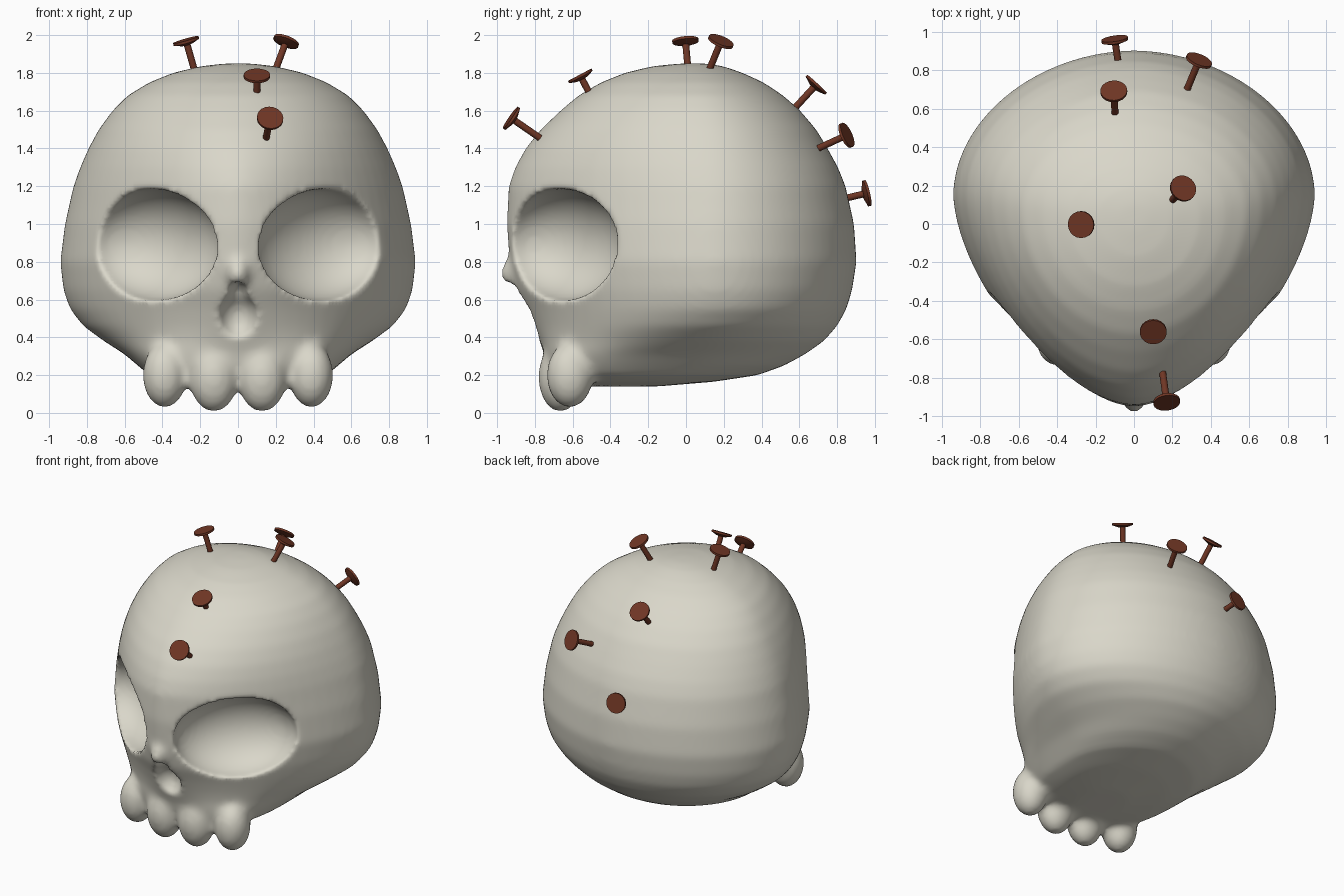
import bpy, bmesh, math
from mathutils import Vector, Matrix

if "Cube" in bpy.data.objects:
    bpy.data.objects.remove(bpy.data.objects["Cube"])


def material(name, rgb):
    m = bpy.data.materials.new(name)
    m.diffuse_color = (*rgb, 1)
    m.use_nodes = True
    m.node_tree.nodes["Principled BSDF"].inputs["Base Color"].default_value = m.diffuse_color
    return m


bone = material("bone", (0.70, 0.68, 0.59))
rust = material("rusty iron", (0.16, 0.037, 0.018))


def make_object(name, bm, mat):
    bmesh.ops.recalc_face_normals(bm, faces=bm.faces)
    me = bpy.data.meshes.new(name)
    bm.to_mesh(me)
    bm.free()
    me.materials.append(mat)
    ob = bpy.data.objects.new(name, me)
    bpy.context.collection.objects.link(ob)
    return ob


def ellipsoid(bm, centre, radii, turn=0):
    mat = (Matrix.Translation(centre) @ Matrix.Rotation(turn, 4, 'Z')
           @ Matrix.Diagonal((*radii, 1)))
    bmesh.ops.create_uvsphere(bm, u_segments=40, v_segments=24, radius=1, matrix=mat)


def ring(bm, z, w, yf, yb, yw, pf):
    # heart-like slice: round at the back, wedge-shaped at the front
    n, vs = 72, []
    for i in range(n):
        t = 2 * math.pi * i / n
        c, s = math.cos(t), math.sin(t)
        p, d = (1.92, yb - yw) if s > 0 else (pf, yw - yf)
        x = math.copysign(abs(c) ** (2 / p), c) * w
        y = yw + math.copysign(abs(s) ** (2 / p), s) * d
        vs.append(bm.verts.new((x, y, z)))
    return vs


# skull slices: height, half width, front, back, widest y, front roundness
slices = [
    (.14, .15, -.58, -.15, -.30, 2.4), (.165, .36, -.66, .15, -.2, 2.8),
    (.20, .47, -.71, .38, -.1, 3), (.25, .53, -.735, .52, 0, 3),
    (.31, .60, -.75, .63, .05, 2.7), (.38, .71, -.775, .73, .1, 2.1),
    (.46, .82, -.81, .80, .13, 1.8), (.55, .89, -.85, .85, .15, 1.68),
    (.65, .925, -.90, .88, .15, 1.62), (.80, .942, -.935, .903, .15, 1.62),
    (1.0, .917, -.95, .89, .15, 1.62), (1.2, .872, -.94, .845, .15, 1.65),
    (1.3, .836, -.905, .805, .14, 1.7), (1.4, .792, -.85, .75, .13, 1.76),
    (1.5, .738, -.77, .69, .12, 1.82), (1.6, .665, -.665, .605, .1, 1.88),
    (1.68, .585, -.57, .515, .08, 1.92), (1.75, .47, -.45, .41, .07, 2),
    (1.80, .345, -.325, .30, .05, 2), (1.835, .20, -.18, .2, .05, 2),
    (1.85, .07, -.03, .11, .05, 2)]

bm = bmesh.new()
rings = [ring(bm, *s) for s in slices]
for a, b in zip(rings, rings[1:]):
    for i in range(len(a)):
        j = (i + 1) % len(a)
        bm.faces.new((a[i], a[j], b[j], b[i]))
bm.faces.new(rings[0])
bm.faces.new(rings[-1])
# upper teeth, brow/cheek rim and nose bone, fused by the remesh below
for s in (-1, 1):
    ellipsoid(bm, (s * .388, -.615, .20), (.118, .125, .175))
    ellipsoid(bm, (s * .128, -.665, .19), (.13, .118, .188))
ellipsoid(bm, (0, -.905, .74), (.06, .078, .09))
skull = make_object("skull", bm, bone)

# eye sockets and nose hole cutters
cut = bmesh.new()
for s in (-1, 1):
    ellipsoid(cut, (s * .45, -.665, .89), (.42, .27, .295), s * math.radians(40))
sockets = make_object("socket_cutter", cut, bone)
cut = bmesh.new()
ellipsoid(cut, (0, -.86, .50), (.105, .13, .13))
nose = make_object("nose_cutter", cut, bone)
cut = bmesh.new()
ellipsoid(cut, (0, -.91, .58), (.06, .13, .12))
nose_top = make_object("nose_top_cutter", cut, bone)


def apply(ob, kind, **props):
    m = ob.modifiers.new(kind.lower(), kind)
    for k, v in props.items():
        setattr(m, k, v)
    bpy.context.view_layer.objects.active = ob
    bpy.ops.object.modifier_apply(modifier=m.name)


apply(skull, 'REMESH', mode='VOXEL', voxel_size=.02)
apply(skull, 'SMOOTH', factor=.5, iterations=8)
for c in (sockets, nose, nose_top):
    apply(skull, 'BOOLEAN', operation='DIFFERENCE', object=c, solver='EXACT')
    bpy.data.objects.remove(c)
apply(skull, 'REMESH', mode='VOXEL', voxel_size=.018)
apply(skull, 'SMOOTH', factor=.5, iterations=6)
skull.data.materials.clear()
skull.data.materials.append(bone)
for p in skull.data.polygons:
    p.material_index = 0
    p.use_smooth = True

# nails: point where each enters the skull, centre of its head
nails = [
    ((-.235, .01, 1.83), (-.275, -.003, 1.97)),
    ((.20, .125, 1.82), (.255, .185, 1.967)),
    ((.10, -.515, 1.70), (.10, -.56, 1.785)),
    ((.15, -.78, 1.46), (.17, -.925, 1.56)),
    ((-.10, .60, 1.64), (-.105, .69, 1.738)),
    ((.28, .71, 1.405), (.338, .85, 1.47)),
    ((-.085, .86, 1.14), (-.10, .958, 1.163))]

for k, (base, head) in enumerate(nails, 1):
    base, head = Vector(base), Vector(head)
    axis = (head - base).normalized()
    rot = axis.to_track_quat('Z', 'Y').to_matrix().to_4x4()
    length = (head - base).length + .05
    bm = bmesh.new()
    # shank, flared underside, flat disc
    for r1, r2, top, h in ((.018, .018, 0, length), (.03, .068, -.008, .014),
                           (.07, .07, .006, .014)):
        bmesh.ops.create_cone(bm, cap_ends=True, segments=20, radius1=r1, radius2=r2, depth=h,
                              matrix=Matrix.Translation(head + axis * (top - h / 2)) @ rot)
    make_object(f"nail_{k}", bm, rust)
    ob = bpy.data.objects[f"nail_{k}"]
    bpy.ops.object.select_all(action='DESELECT')
    ob.select_set(True)
    bpy.context.view_layer.objects.active = ob
    bpy.ops.object.shade_smooth_by_angle(angle=math.radians(35))
